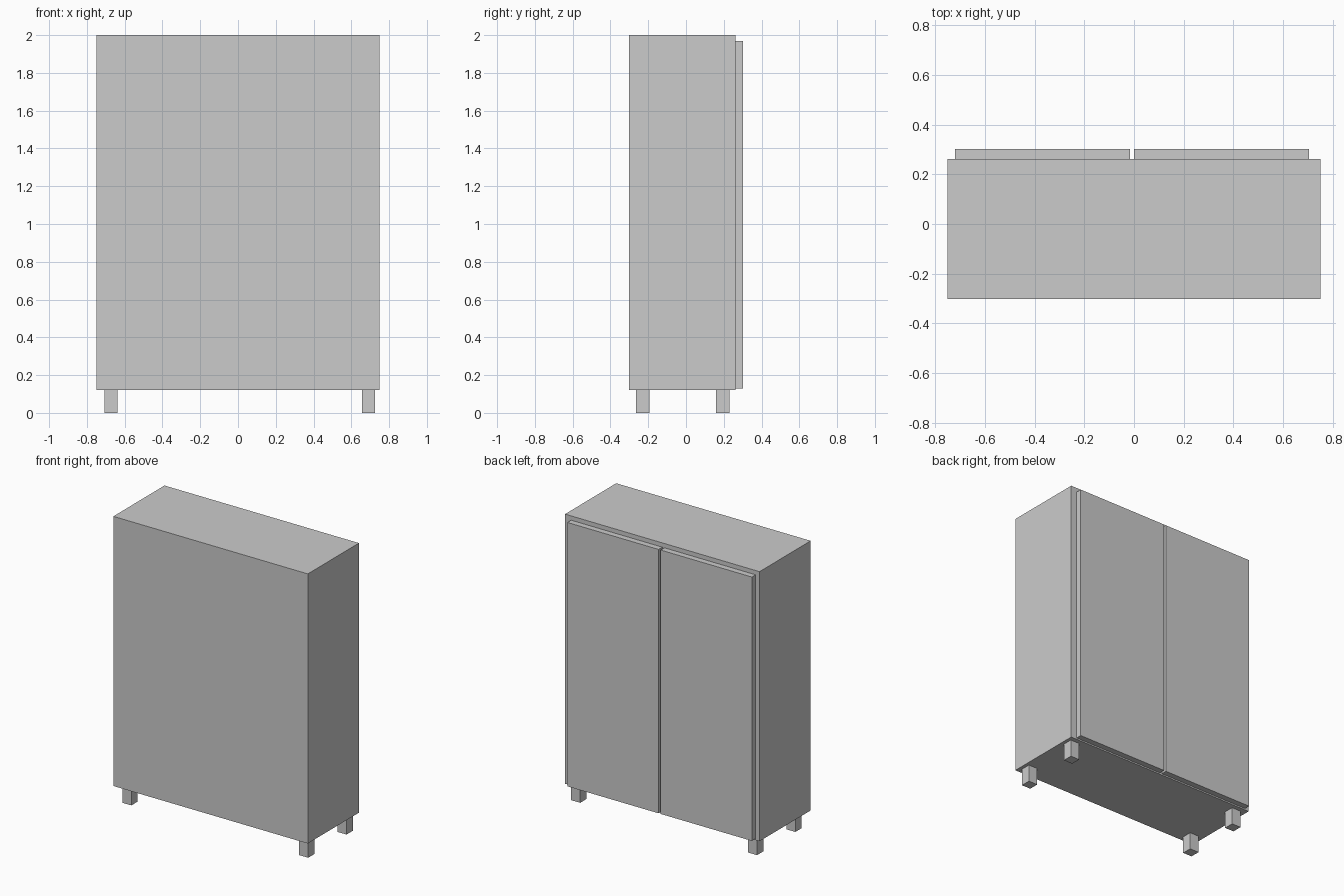
import bpy

if "Cube" in bpy.data.objects:
    bpy.data.objects.remove(bpy.data.objects["Cube"])


def box(name, x, y, z):
    """Add a box spanning the given (min, max) ranges."""
    spans = (x, y, z)
    bpy.ops.mesh.primitive_cube_add(size=1, location=[(a + b) / 2 for a, b in spans])
    obj = bpy.context.object
    obj.name = name
    obj.scale = [b - a for a, b in spans]
    bpy.ops.object.transform_apply(location=False, rotation=False, scale=True)
    return obj


# Cabinet carcass
box("cabinet_body", (-0.75, 0.75), (-0.302, 0.261), (0.12, 2.0))

# Pair of doors with a narrow gap between them
DOOR_WIDTH = 0.704
for name, x in (("left_door", -0.72), ("right_door", 0.0)):
    box(name, (x, x + DOOR_WIDTH), (0.261, 0.302), (0.13, 1.97))

# Four square legs
LEG = 0.07
for side, x in (("left", -0.708), ("right", 0.656)):
    for end, y in (("front", -0.264), ("back", 0.159)):
        box(f"{end}_{side}_leg", (x, x + LEG), (y, y + LEG), (0.0, 0.12))
